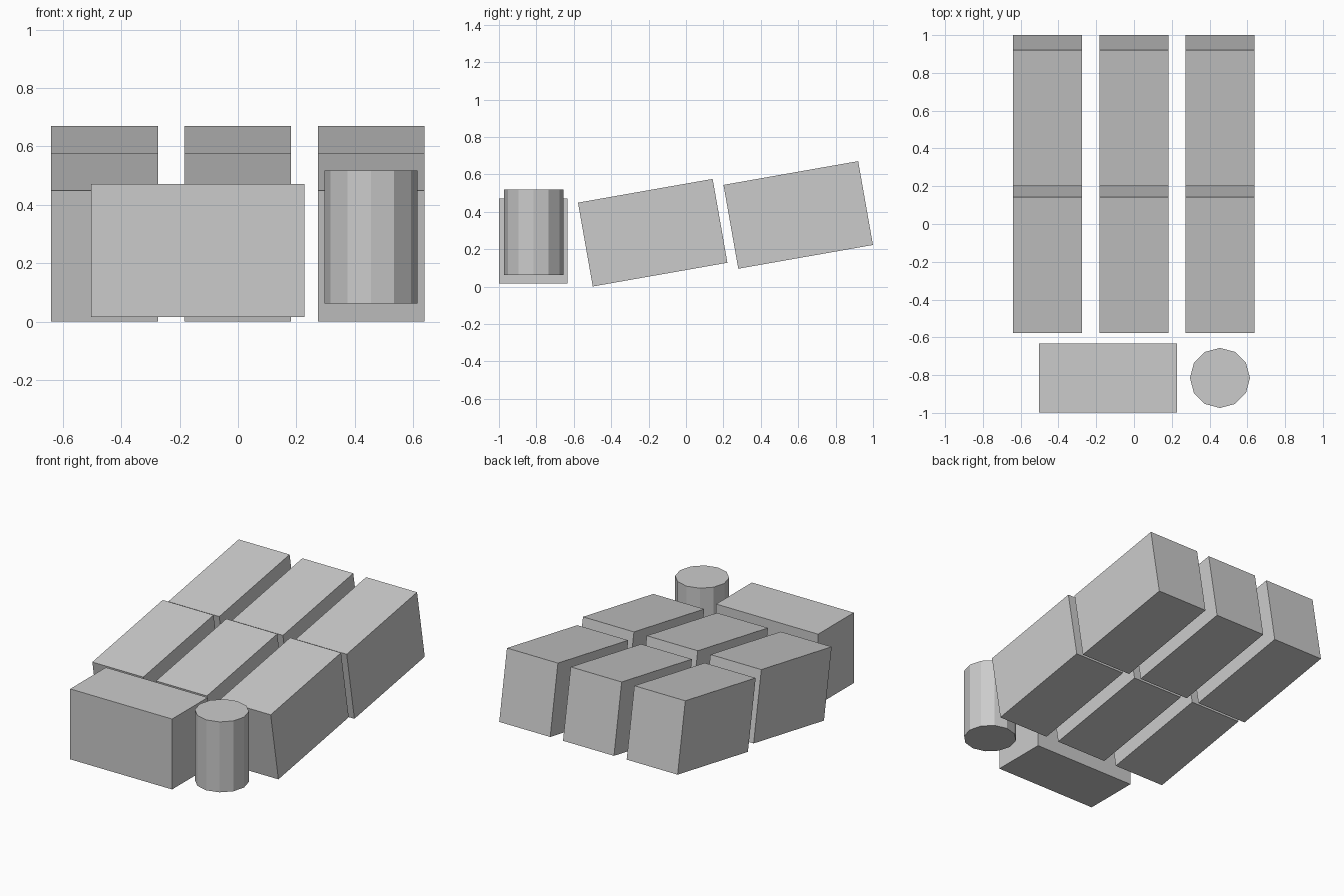
import bpy
from math import radians

if "Cube" in bpy.data.objects:
    bpy.data.objects.remove(bpy.data.objects["Cube"])


def box(name, center, size, tilt=0.0):
    bpy.ops.mesh.primitive_cube_add(size=1, location=center)
    ob = bpy.context.object
    ob.name = name
    ob.scale = size
    bpy.ops.object.transform_apply(location=False, rotation=False, scale=True)
    ob.rotation_euler.x = radians(tilt)
    return ob


# Two rows of three blocks, each tilted upward toward the back
for row, y, z in (("front", -0.178, 0.288), ("back", 0.600, 0.383)):
    for side, x in (("left", -0.457), ("middle", -0.001), ("right", 0.456)):
        box(f"{row}_{side}_block", (x, y, z), (0.365, 0.731, 0.455), 10)

# Wide upright block at the front
box("wide_front_block", (-0.138, -0.816, 0.244), (0.73, 0.365, 0.456))

# Twelve-sided knob beside it
bpy.ops.mesh.primitive_cylinder_add(vertices=12, radius=0.159, depth=0.456,
                                    location=(0.455, -0.815, 0.290))
bpy.context.object.name = "round_knob"
